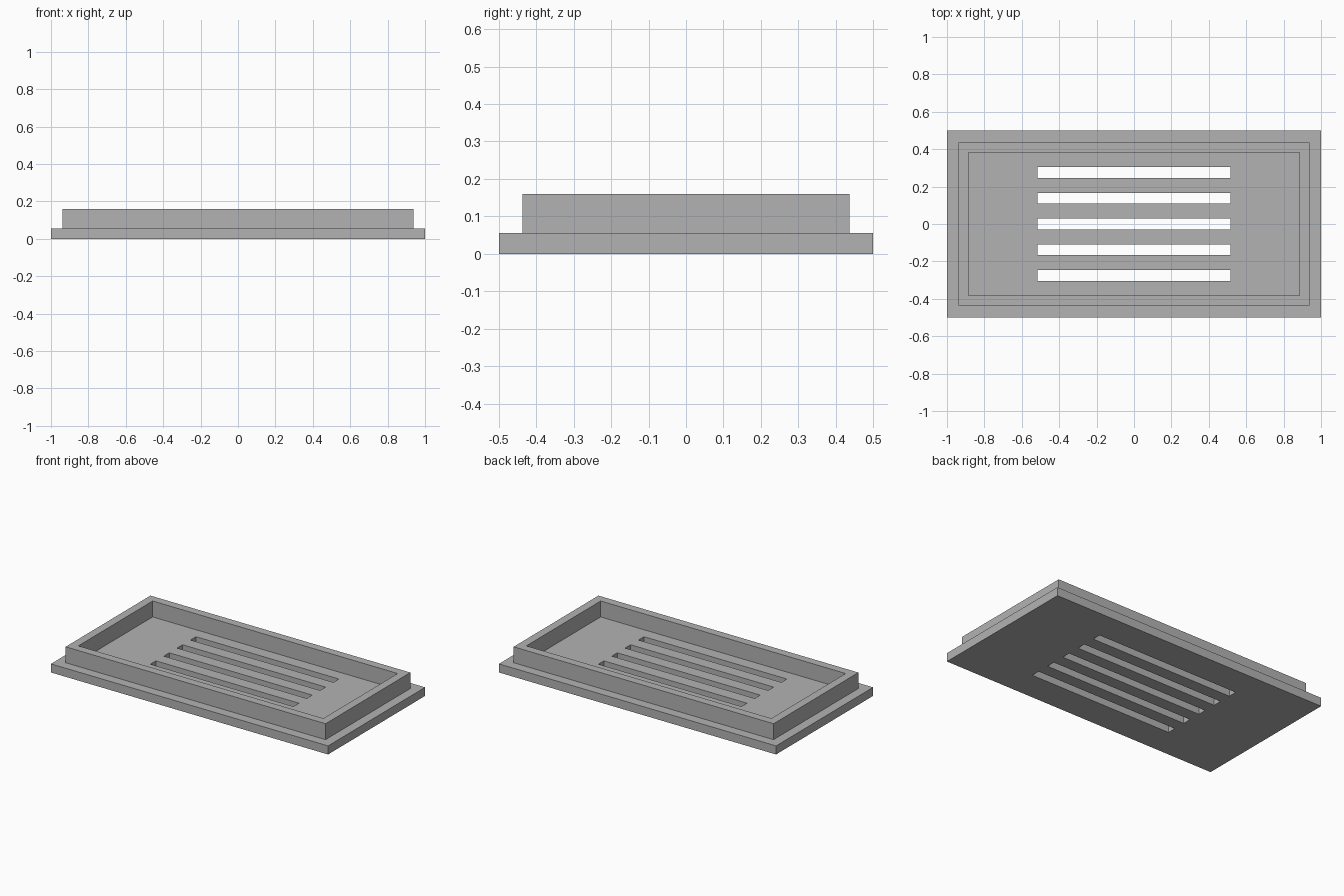
import bpy
import bmesh

cube = bpy.data.objects.get("Cube")
if cube:
    bpy.data.objects.remove(cube, do_unlink=True)

# Plain grey finish
GREY = (0.45, 0.45, 0.45, 1)
grey = bpy.data.materials.new("plain_grey")
grey.use_nodes = True
grey.diffuse_color = GREY
grey.node_tree.nodes["Principled BSDF"].inputs["Base Color"].default_value = GREY


def pierced_slab(name, xs, ys, is_hole, bottom, top):
    """Closed slab on a grid of cut lines, leaving out the cells that are holes."""
    bm = bmesh.new()
    grid = [[bm.verts.new((x, y, bottom)) for y in ys] for x in xs]
    for i in range(len(xs) - 1):
        for j in range(len(ys) - 1):
            if not is_hole(i, j):
                bm.faces.new((grid[i][j], grid[i + 1][j],
                              grid[i + 1][j + 1], grid[i][j + 1]))
    # Raise a copy of the outline, keeping the underside closed
    result = bmesh.ops.extrude_face_region(bm, geom=bm.faces[:], use_keep_orig=True)
    raised = [v for v in result["geom"] if isinstance(v, bmesh.types.BMVert)]
    bmesh.ops.translate(bm, verts=raised, vec=(0, 0, top - bottom))
    bmesh.ops.recalc_face_normals(bm, faces=bm.faces[:])
    mesh = bpy.data.meshes.new(name)
    bm.to_mesh(mesh)
    bm.free()
    mesh.materials.append(grey)
    obj = bpy.data.objects.new(name, mesh)
    bpy.context.collection.objects.link(obj)
    return obj


BASE_TOP, RIM_TOP = 0.056, 0.16

# Base plate with five long slots
slot_half, pitch, slot_end = 0.0285, 0.1375, 0.516
slot_edges = [k * pitch + side * slot_half for k in range(-2, 3) for side in (-1, 1)]
pierced_slab("slotted_base", [-1, -slot_end, slot_end, 1], [-0.5, *slot_edges, 0.5],
             lambda i, j: i == 1 and j % 2 == 1, 0, BASE_TOP)

# Raised rectangular rim around the tray
outer_x, outer_y, wall = 0.938, 0.437, 0.054
inner_x, inner_y = outer_x - wall, outer_y - wall
pierced_slab("raised_rim", [-outer_x, -inner_x, inner_x, outer_x],
             [-outer_y, -inner_y, inner_y, outer_y],
             lambda i, j: i == 1 and j == 1, BASE_TOP, RIM_TOP)
